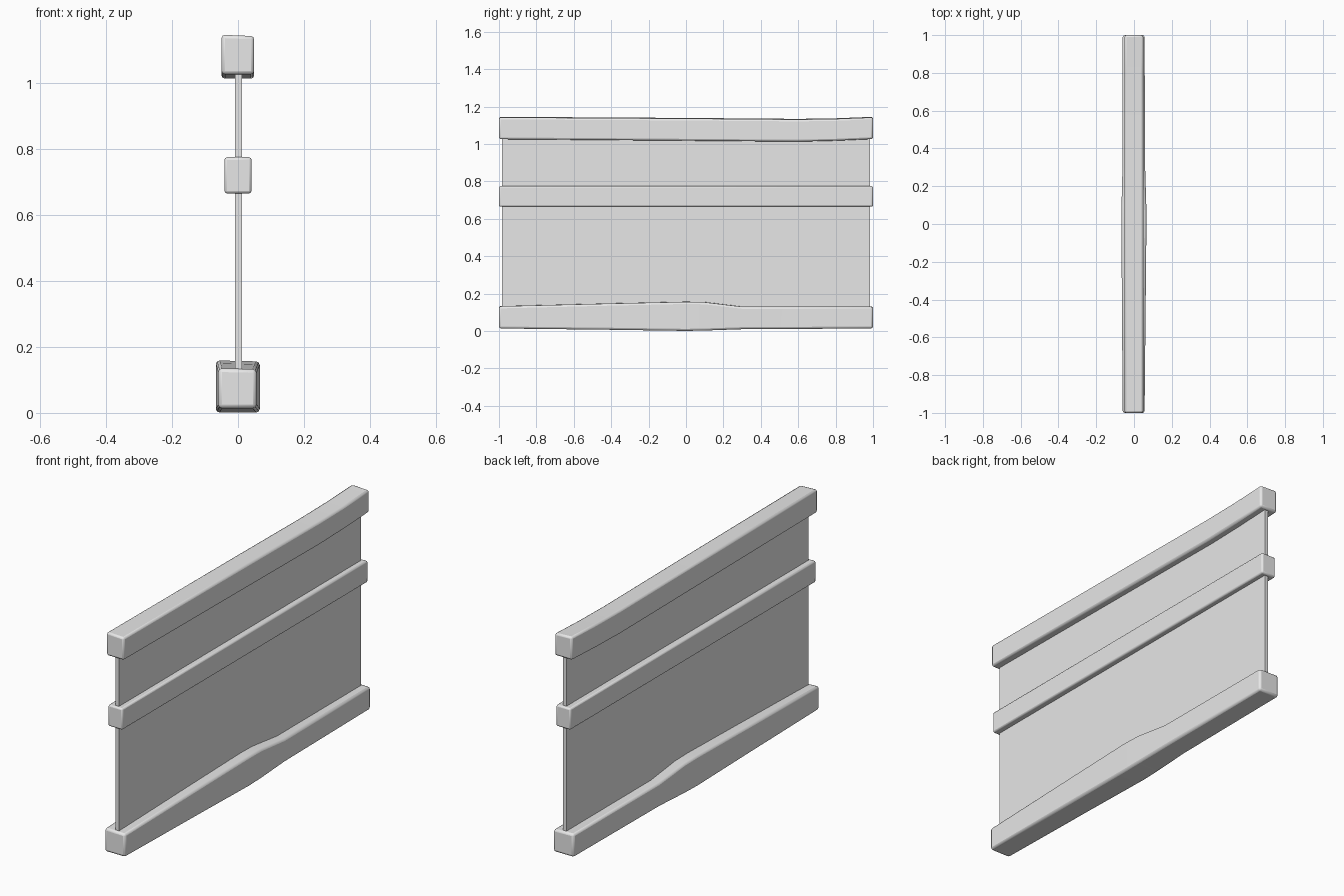
import bpy, bmesh, math

cube = bpy.data.objects.get("Cube")
if cube:
    bpy.data.objects.remove(cube, do_unlink=True)

grey = bpy.data.materials.new("plain grey")
grey.use_nodes = True
colour = (0.8, 0.8, 0.8, 1)
grey.diffuse_color = colour
grey.node_tree.nodes["Principled BSDF"].inputs["Base Color"].default_value = colour


def loft(name, stations, bevel=0.0, slant=0.0):
    """Beam along y; each station is (y, left x, right x, bottom z, top z)."""
    bm = bmesh.new()
    rings = []
    for y, x0, x1, z0, z1 in stations:
        corners = [(x0, z0), (x1, z0), (x1, z1 - slant), (x0, z1)]
        rings.append([bm.verts.new((x, y, z)) for x, z in corners])
    for a, b in zip(rings, rings[1:]):
        for i in range(4):
            j = (i + 1) % 4
            bm.faces.new((a[i], a[j], b[j], b[i]))
    bm.faces.new(rings[0])
    bm.faces.new(rings[-1])
    bmesh.ops.recalc_face_normals(bm, faces=bm.faces[:])
    mesh = bpy.data.meshes.new(name)
    bm.to_mesh(mesh)
    bm.free()
    mesh.materials.append(grey)
    obj = bpy.data.objects.new(name, mesh)
    bpy.context.collection.objects.link(obj)
    if bevel:
        mod = obj.modifiers.new("worn_edges", "BEVEL")
        mod.width = bevel
        mod.segments = 2
        mod.limit_method = "ANGLE"
        mod.angle_limit = math.radians(40)
    bpy.ops.object.select_all(action="DESELECT")
    bpy.context.view_layer.objects.active = obj
    obj.select_set(True)
    bpy.ops.object.shade_smooth_by_angle(angle=math.radians(30))
    return obj


# Thin wall panel
loft("wall_panel", [(y, -0.009, 0.012, 0.07, 1.08) for y in (-0.985, 0.985)])

# Top rail, sagging towards the back
loft("top_rail", [
    (-1, -0.05, 0.049, 1.026, 1.146),
    (0, -0.05, 0.049, 1.018, 1.14),
    (0.6, -0.05, 0.049, 1.013, 1.135),
    (0.8, -0.05, 0.049, 1.018, 1.138),
    (1, -0.05, 0.049, 1.027, 1.146),
], 0.01, 0.004)

# Straight middle rail
loft("middle_rail", [(y, -0.041, 0.041, 0.665, 0.775) for y in (-1, 1)], 0.008)

# Bottom rail, swollen at mid length
loft("bottom_rail", [
    (-1, -0.06, 0.056, 0.014, 0.135),
    (-0.4, -0.064, 0.062, 0.007, 0.15),
    (0, -0.067, 0.066, 0.001, 0.159),
    (0.1, -0.066, 0.065, 0.003, 0.157),
    (0.3, -0.061, 0.059, 0.01, 0.133),
    (1, -0.06, 0.056, 0.014, 0.133),
], 0.011, 0.003)
